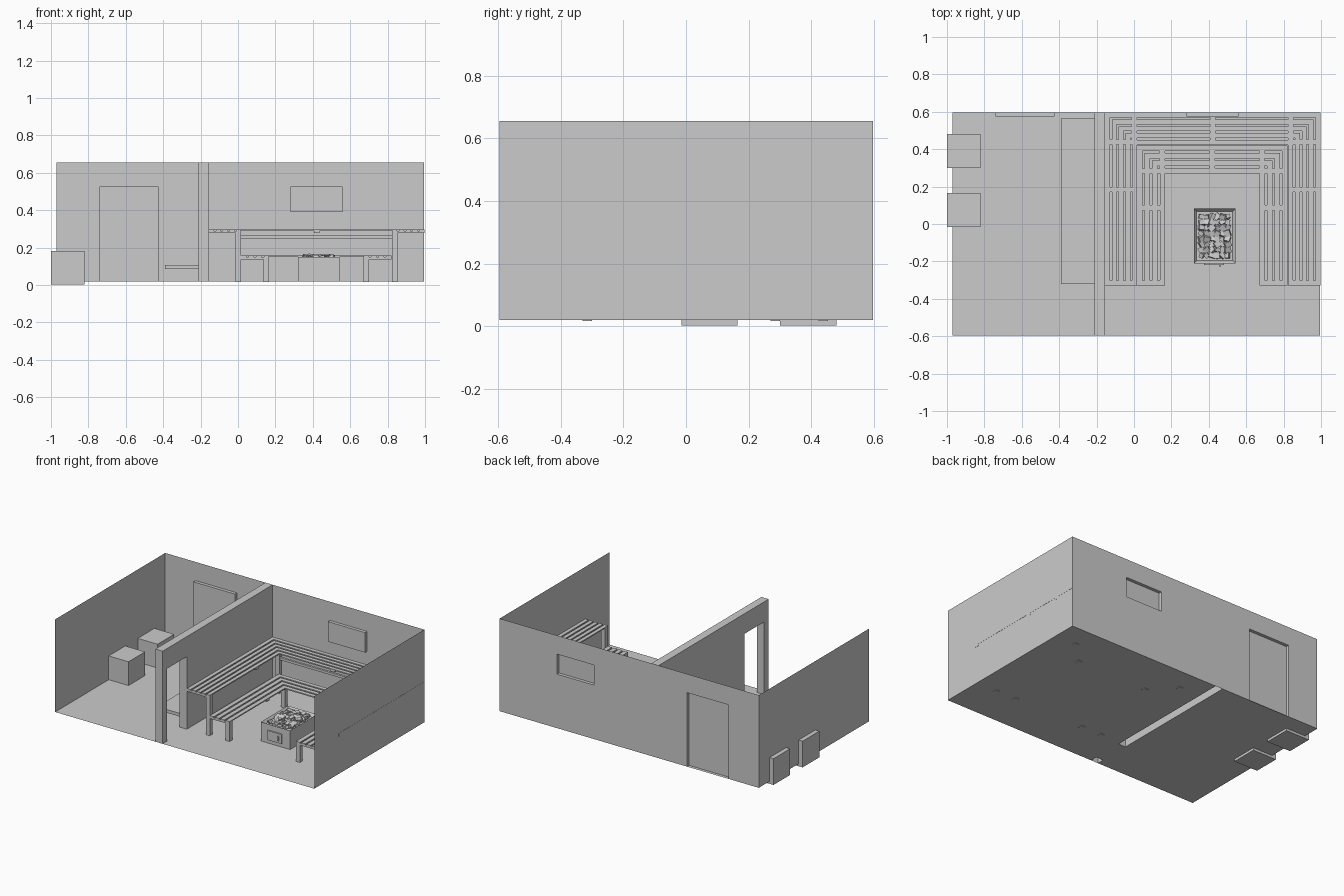
import bpy, bmesh, random
from mathutils import Vector, Euler

if "Cube" in bpy.data.objects:
    bpy.data.objects.remove(bpy.data.objects["Cube"])

random.seed(4)
L, R, F, B, Z0, Z1 = -0.97, 0.995, -0.595, 0.597, 0.02, 0.655   # room limits
PL, PR = -0.21, -0.155                                           # partition faces


def finish(name, bm):
    bmesh.ops.recalc_face_normals(bm, faces=bm.faces)
    me = bpy.data.meshes.new(name)
    bm.to_mesh(me)
    bm.free()
    ob = bpy.data.objects.new(name, me)
    bpy.context.collection.objects.link(ob)
    return ob


def add_box(bm, x0, x1, y0, y1, z0, z1):
    vs = bmesh.ops.create_cube(bm, size=1)['verts']
    for v in vs:
        v.co = Vector((x1 if v.co.x > 0 else x0, y1 if v.co.y > 0 else y0, z1 if v.co.z > 0 else z0))


def box(name, *d):
    bm = bmesh.new()
    add_box(bm, *d)
    return finish(name, bm)


def quad(bm, *pts):
    return bm.faces.new([bm.verts.new(p) for p in pts])


def prism(bm, pts, offset):
    f = bm.faces.new([bm.verts.new(p) for p in pts])
    g = bmesh.ops.extrude_face_region(bm, geom=[f], use_keep_orig=True)['geom']
    for v in g:
        if isinstance(v, bmesh.types.BMVert):
            v.co += Vector(offset)


# floor, open beneath the hollow partition
D0, D1, DT = -0.545, -0.333, 0.517
bm = bmesh.new()
for x0, x1, y0, y1 in ((L, PL, F, B), (PR, R, F, B), (PL, PR, D0, D1)):
    quad(bm, (x0, y0, Z0), (x1, y0, Z0), (x1, y1, Z0), (x0, y1, Z0))
finish("floor", bm)

# side walls
for name, x in (("left_wall", L), ("right_wall", R)):
    bm = bmesh.new()
    quad(bm, (x, F, Z0), (x, B, Z0), (x, B, Z1), (x, F, Z1))
    finish(name, bm)

# back wall sheet with door and window panels pushed inward
bm = bmesh.new()
xs, zs = [L, -0.74, -0.425, 0.28, 0.56, R], [Z0, 0.39, 0.527, Z1]
grid = [[bm.verts.new((x, B, z)) for z in zs] for x in xs]
cell = {}
for i in range(5):
    for j in range(3):
        cell[i, j] = bm.faces.new((grid[i][j], grid[i + 1][j], grid[i + 1][j + 1], grid[i][j + 1]))
for keys in (((1, 0), (1, 1)), ((3, 1),)):
    old = [cell[k] for k in keys]
    ext = bmesh.ops.extrude_face_region(bm, geom=old)['geom']
    for v in ext:
        if isinstance(v, bmesh.types.BMVert):
            v.co.y -= 0.022
    old = [f for f in old if f.is_valid]
    if old:
        bmesh.ops.delete(bm, geom=old, context='FACES')
finish("back_wall", bm)

# partition with doorway, open at the bottom
bm = bmesh.new()
prof = [(F, Z0), (F, Z1), (B, Z1), (B, Z0), (D1, Z0), (D1, DT), (D0, DT), (D0, Z0)]
prism(bm, [(PL, y, z) for y, z in prof], (PR - PL, 0, 0))
under = [f for f in bm.faces if all(abs(v.co.z - Z0) < 1e-4 for v in f.verts)]
bmesh.ops.delete(bm, geom=under, context='FACES')
finish("partition", bm)

# changing room furniture
box("wall_bench", -0.39, PL, -0.32, 0.565, 0.085, 0.107)
box("stool_front", -1.0, -0.82, -0.015, 0.165, 0.003, 0.183)
box("stool_back", -1.0, -0.82, 0.30, 0.48, 0.003, 0.183)


# U-shaped slatted benches
def bench(name, x0, x1, yb, n, width, top, cross_y):
    yf, gap, th = -0.33, 0.011, 0.008
    pitch = (width + gap) / n
    w = pitch - gap
    bm = bmesh.new()
    for i in range(n):
        a, b, c = x0 + i * pitch, x1 - i * pitch, yb - i * pitch
        pts = [(a, yf), (a, c), (b, c), (b, yf), (b - w, yf), (b - w, c - w), (a + w, c - w), (a + w, yf)]
        prism(bm, [(x, y, top - th) for x, y in pts], (0, 0, th))
    finish(name + "_slats", bm)
    xi, xj, yi = x0 + width, x1 - width, yb - width
    # cross supports just beneath the slats
    bm = bmesh.new()
    zt = top - th
    for y in cross_y + [yf]:
        add_box(bm, x0, xi, y, y + 0.028, zt - 0.012, zt)
        add_box(bm, xj, x1, y, y + 0.028, zt - 0.012, zt)
    for x in (xi - 0.03, (x0 + x1) / 2 - 0.014, xj):
        add_box(bm, x, x + 0.028, yi, yb, zt - 0.012, zt)
    finish(name + "_supports", bm)
    # legs at the inner corners
    bm = bmesh.new()
    for x in (xi - 0.03, xj):
        for y in (yf, yi):
            add_box(bm, x, x + 0.03, y, y + 0.03, 0.016, zt)
    finish(name + "_legs", bm)


bench("upper_bench", PR, R + 0.001, B - 0.002, 5, 0.172, 0.298, [0.17, 0.425])
bench("lower_bench", 0.017, 0.821, 0.42, 4, 0.15, 0.158, [0.073, 0.27])

# rail between the upper back legs
box("upper_back_rail", 0.015, 0.824, 0.428, 0.443, 0.25, 0.267)

# stove: open tray box with a raised rim
bm = bmesh.new()
add_box(bm, 0.32, 0.542, -0.21, 0.082, Z0, 0.15)
bm.faces.ensure_lookup_table()
top = max(bm.faces, key=lambda f: f.calc_center_median().z)
bmesh.ops.inset_region(bm, faces=[top], thickness=0.021)
for v in top.verts:
    v.co.z -= 0.02
finish("stove", bm)
box("stove_door", 0.375, 0.482, -0.218, -0.21, 0.045, 0.11)
box("stove_handle", 0.455, 0.465, -0.226, -0.218, 0.062, 0.092)

# heap of angular stones
bm = bmesh.new()
for i in range(6):
    for j in range(8):
        vs = bmesh.ops.create_cube(bm, size=1)['verts']
        s = Vector((random.uniform(.02, .036), random.uniform(.02, .036), random.uniform(.015, .028)))
        rot = Euler([random.uniform(-.4, .4), random.uniform(-.4, .4), random.uniform(0, 3)]).to_matrix()
        pos = Vector((0.362 + i * 0.0275, -0.168 + j * 0.0295, random.uniform(.138, .15)))
        for v in vs:
            v.co = pos + rot @ Vector([p * q for p, q in zip(v.co, s)])
finish("stove_stones", bm)
